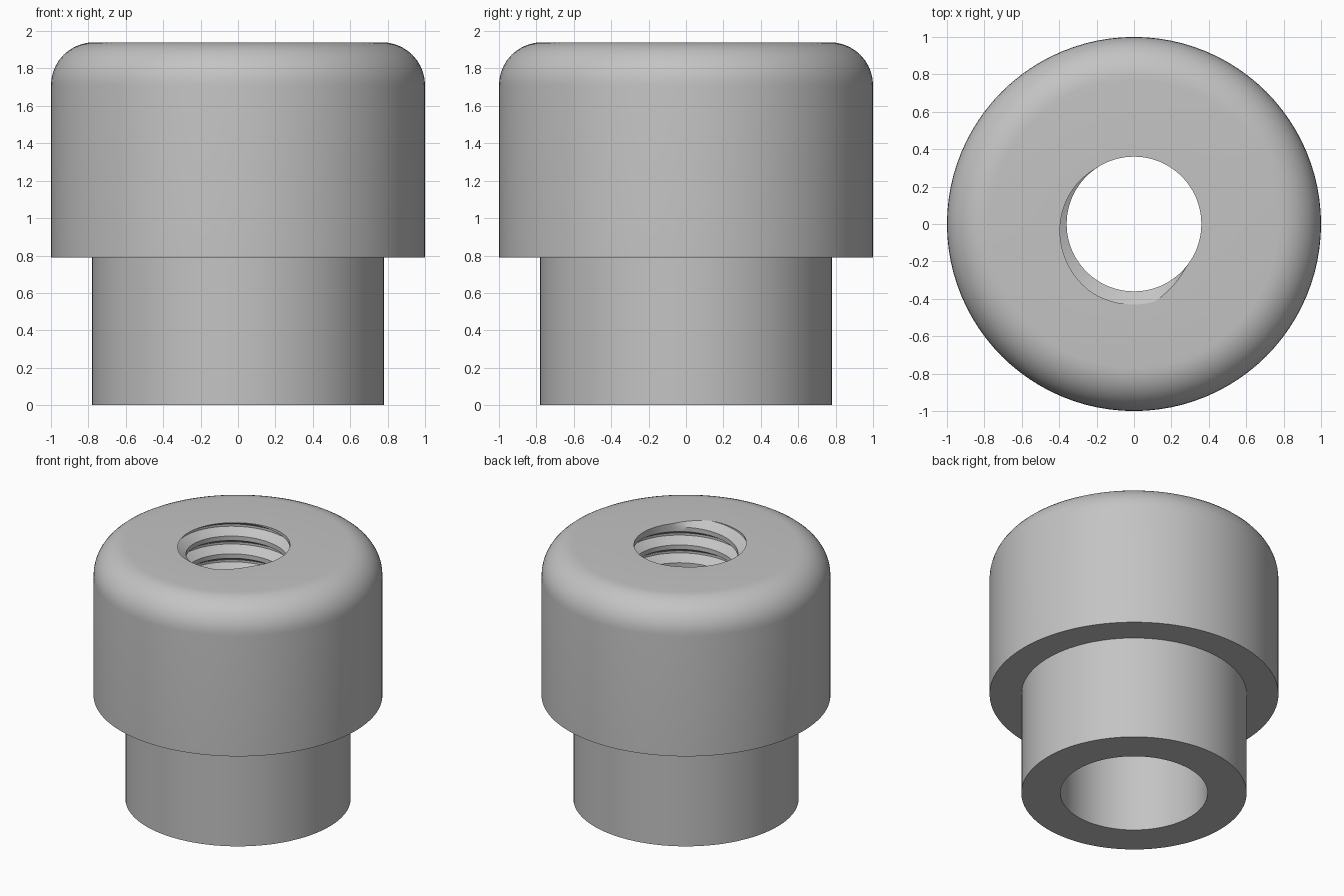
import bpy, bmesh
from math import pi, sin, cos, radians

if "Cube" in bpy.data.objects:
    bpy.data.objects.remove(bpy.data.objects["Cube"])

SIDES = 96
TOP, SHOULDER = 1.94, 0.79
HEAD_R, NECK_R, BORE_R = 1.0, 0.78, 0.51
FILLET = 0.23
MINOR, DEPTH, PITCH = 0.36, 0.07, 0.136
TURNS = range(1, -11, -1)
START = radians(260)


def groove_centre(k, a):
    return TOP + PITCH * (k + (a - START) / (2 * pi))


def clamp(v):
    return max(0.0, min(1.0, v))


def thread_radius(z, a):
    # Trapezoid groove that runs out just past the top face
    r = MINOR
    for k in TURNS:
        c = groove_centre(k, a)
        fade = clamp((TOP + 0.17 * PITCH - c) / (0.1 * PITCH))
        flank = clamp((3 / 8 - abs(z - c) / PITCH) * 16 / 5)
        r = max(r, MINOR + DEPTH * fade * flank)
    return r


def section(a):
    # Neck, shoulder and rounded head
    pts = [(BORE_R, 0), (NECK_R, 0), (NECK_R, SHOULDER), (HEAD_R, SHOULDER)]
    for i in range(11):
        t = i / 10 * pi / 2
        pts.append((HEAD_R - FILLET + FILLET * cos(t), TOP - FILLET + FILLET * sin(t)))
    # Threaded hole, from the top face down to the wide bore
    heights = [TOP]
    for k in TURNS:
        for off in (3 / 8, 1 / 16, -1 / 16, -3 / 8):
            heights.append(max(SHOULDER, min(TOP, groove_centre(k, a) + off * PITCH)))
    heights.append(SHOULDER)
    pts += [(thread_radius(z, a), z) for z in heights]
    pts.append((BORE_R, SHOULDER))
    return pts


# Sweep the section around the axis
bm = bmesh.new()
columns = []
for i in range(SIDES + 1):
    a = 2 * pi * i / SIDES
    columns.append([bm.verts.new((r * cos(a), r * sin(a), z)) for r, z in section(a)])
for c, d in zip(columns, columns[1:]):
    for j in range(len(c)):
        n = (j + 1) % len(c)
        bm.faces.new((c[j], d[j], d[n], c[n]))
bmesh.ops.remove_doubles(bm, verts=bm.verts, dist=0.00005)
bmesh.ops.recalc_face_normals(bm, faces=bm.faces)
mesh = bpy.data.meshes.new("threaded_bushing")
bm.to_mesh(mesh)
bm.free()

bushing = bpy.data.objects.new("threaded_bushing", mesh)
bpy.context.collection.objects.link(bushing)

# Plain grey finish
grey = bpy.data.materials.new("grey")
grey.use_nodes = True
colour = (0.55, 0.55, 0.55, 1)
grey.diffuse_color = colour
grey.node_tree.nodes["Principled BSDF"].inputs["Base Color"].default_value = colour
mesh.materials.append(grey)

bpy.context.view_layer.objects.active = bushing
bushing.select_set(True)
bpy.ops.object.shade_smooth_by_angle(angle=radians(30))
